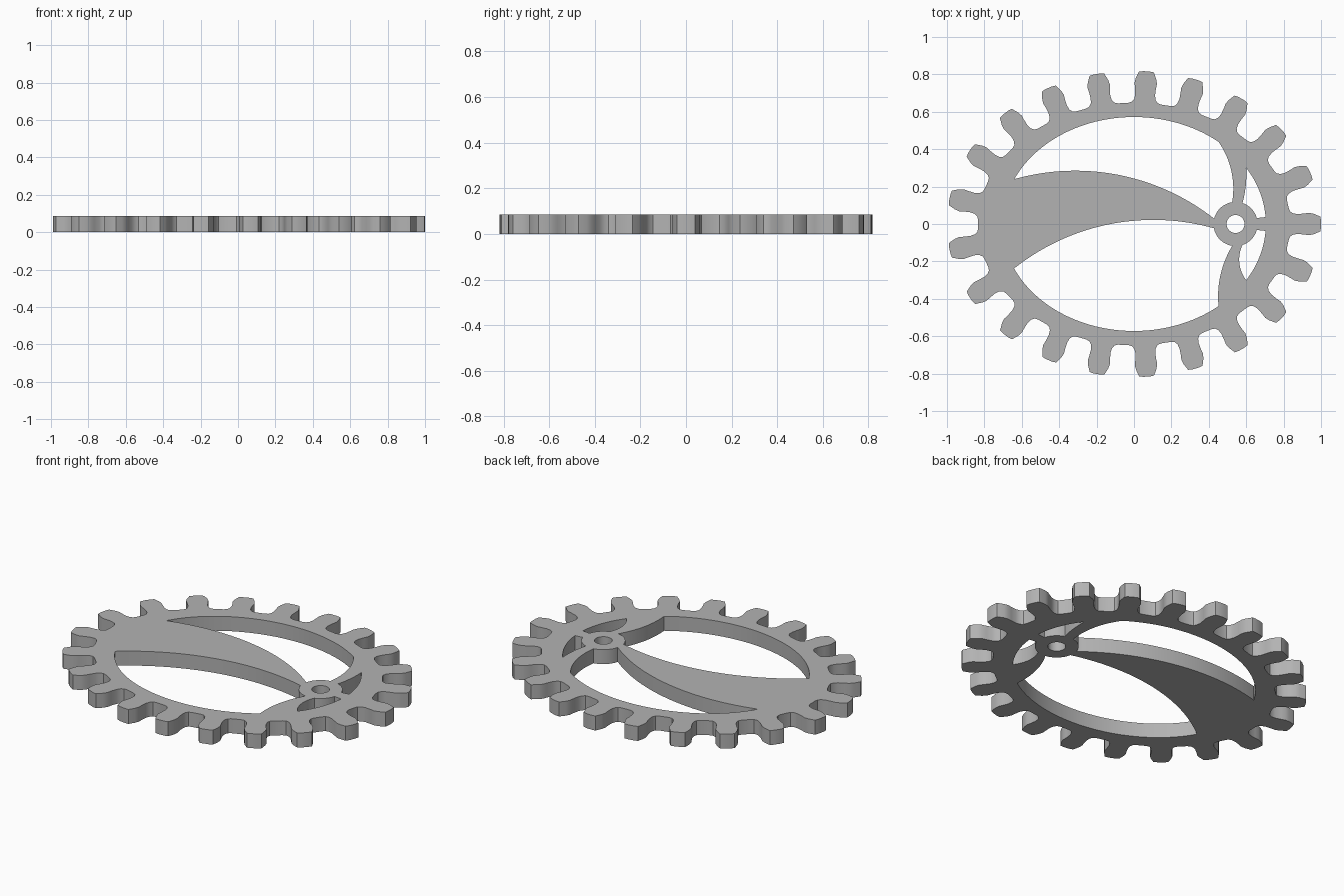
import bpy, bmesh
from math import sin, cos, pi, atan2, hypot
from mathutils import Vector

cube = bpy.data.objects.get("Cube")
if cube:
    bpy.data.objects.remove(cube, do_unlink=True)

THICK = 0.086
TEETH = 21
PITCH_A, PITCH_B = 0.915, 0.733      # pitch ellipse
RIM_A, RIM_B = 0.705, 0.572          # inside of the rim
HUB, HUB_R, BORE_R = Vector((0.543, 0)), 0.118, 0.048


def arc(p0, pm, p1, n=20):
    """Points on the circle through three points, from p0 to p1."""
    a, b, c = Vector(p0), Vector(pm), Vector(p1)
    u, v = b - a, c - a
    d = 2 * u.cross(v)
    centre = a + Vector((v.y * u.length_squared - u.y * v.length_squared,
                         u.x * v.length_squared - v.x * u.length_squared)) / d
    start = a - centre
    r = start.length
    t0 = atan2(start.y, start.x)
    sweep = (atan2(c.y - centre.y, c.x - centre.x) - t0) % (2 * pi)
    if d < 0:
        sweep -= 2 * pi
    return [centre + r * Vector((cos(t0 + sweep * i / n), sin(t0 + sweep * i / n)))
            for i in range(n + 1)]


def sweep_ellipse(p0, p1, centre, a, b, n):
    """Shorter way round an ellipse between the directions of two points."""
    t0, t1 = (atan2((p[1] - centre.y) / b, (p[0] - centre.x) / a) for p in (p0, p1))
    d = (t1 - t0 + pi) % (2 * pi) - pi
    return [centre + Vector((a * cos(t0 + d * i / n), b * sin(t0 + d * i / n)))
            for i in range(n + 1)]


def rim(p0, p1, n=48):
    return sweep_ellipse(p0, p1, Vector((0, 0)), RIM_A, RIM_B, n)


def hub(p0, p1, n=10):
    return sweep_ellipse(p0, p1, HUB, HUB_R, HUB_R, n)


def tooth_angles():
    """Ellipse parameters of the teeth, evenly spaced by arc length."""
    steps, total, lengths = 4000, 0, [0]
    for i in range(steps):
        t = 2 * pi * (i + 0.5) / steps
        total += hypot(PITCH_A * sin(t), PITCH_B * cos(t)) * 2 * pi / steps
        lengths.append(total)
    found, i = [], 0
    for k in range(TEETH):
        while lengths[i] < total * k / TEETH:
            i += 1
        found.append(2 * pi * i / steps)
    return found


# Toothed outline: half width and height of one tooth flank
flank = [(0.086, -0.088), (0.068, -0.081), (0.057, -0.065), (0.053, -0.04),
         (0.056, -0.005), (0.060, 0.02), (0.055, 0.045), (0.040, 0.081), (0.018, 0.085)]
tooth = [(-w, h) for w, h in flank] + [(w, h) for w, h in reversed(flank)]
outline = []
for t in tooth_angles():
    base = Vector((PITCH_A * cos(t), PITCH_B * sin(t)))
    normal = Vector((cos(t) / PITCH_A, sin(t) / PITCH_B)).normalized()
    along = Vector((-normal.y, normal.x))
    outline += [base + along * w + normal * h for w, h in tooth]

# Corners of the openings between the curved spokes
blade_top, blade_top_hub = (-0.64, 0.24), (0.428, 0.029)
blade_low, blade_low_hub = (-0.64, -0.237), (0.428, -0.023)
up_rim, up_hub = (0.452, 0.439), (0.525, 0.117)
low_rim, low_hub = (0.452, -0.439), (0.525, -0.117)
slot_up_rim, slot_up_hub = (0.60, 0.30), (0.58, 0.112)
slot_low_rim, slot_low_hub = (0.60, -0.30), (0.58, -0.112)
bridge_up, bridge_low = (0.657, 0.032), (0.657, -0.032)
bridge_up_rim, bridge_low_rim = (0.703, 0.037), (0.703, -0.037)

openings = [
    # large rear opening
    rim(blade_top, up_rim) + arc(up_rim, (0.525, 0.26), up_hub)
    + hub(up_hub, blade_top_hub) + arc(blade_top_hub, (-0.32, 0.285), blade_top, 36),
    # large front opening
    rim(blade_low, low_rim) + arc(low_rim, (0.463, -0.27), low_hub)
    + hub(low_hub, blade_low_hub) + arc(blade_low_hub, (0.1, 0.022), blade_low, 36),
    # small rear slot
    rim(bridge_up_rim, slot_up_rim, 12) + arc(slot_up_rim, (0.597, 0.2), slot_up_hub)
    + hub(slot_up_hub, bridge_up),
    # small front slot
    rim(bridge_low_rim, slot_low_rim, 12) + arc(slot_low_rim, (0.563, -0.205), slot_low_hub)
    + hub(slot_low_hub, bridge_low),
    # shaft bore
    [HUB + BORE_R * Vector((cos(pi * i / 16), sin(pi * i / 16))) for i in range(32)],
]


def clean(loop):
    """Drop repeated points, including the closing one."""
    return [p for i, p in enumerate(loop) if (p - loop[i - 1]).length > 1e-4]


# Filled flat curve, given thickness
curve = bpy.data.curves.new("gear_profile", "CURVE")
curve.dimensions = "2D"
curve.fill_mode = "BOTH"
curve.extrude = THICK / 2
for loop in [outline] + openings:
    loop = clean(loop)
    spline = curve.splines.new("POLY")
    spline.points.add(len(loop) - 1)
    for point, p in zip(spline.points, loop):
        point.co = (p.x, p.y, 0, 1)
    spline.use_cyclic_u = True
gear = bpy.data.objects.new("elliptical_gear", curve)
bpy.context.collection.objects.link(gear)
bpy.ops.object.select_all(action="DESELECT")
gear.select_set(True)
bpy.context.view_layer.objects.active = gear
bpy.ops.object.convert(target="MESH")
gear = bpy.context.object

# Weld the caps to the walls and stand the gear on the floor
bm = bmesh.new()
bm.from_mesh(gear.data)
bmesh.ops.remove_doubles(bm, verts=bm.verts, dist=1e-5)
bmesh.ops.translate(bm, verts=bm.verts, vec=(0, 0, THICK / 2))
bmesh.ops.recalc_face_normals(bm, faces=bm.faces)
bm.to_mesh(gear.data)
bm.free()
bpy.ops.object.shade_smooth_by_angle(angle=pi / 6)

# Plain grey metal
grey = bpy.data.materials.new("grey")
grey.use_nodes = True
colour = (0.45, 0.45, 0.45, 1)
grey.diffuse_color = colour
grey.node_tree.nodes["Principled BSDF"].inputs["Base Color"].default_value = colour
gear.data.materials.clear()
gear.data.materials.append(grey)
